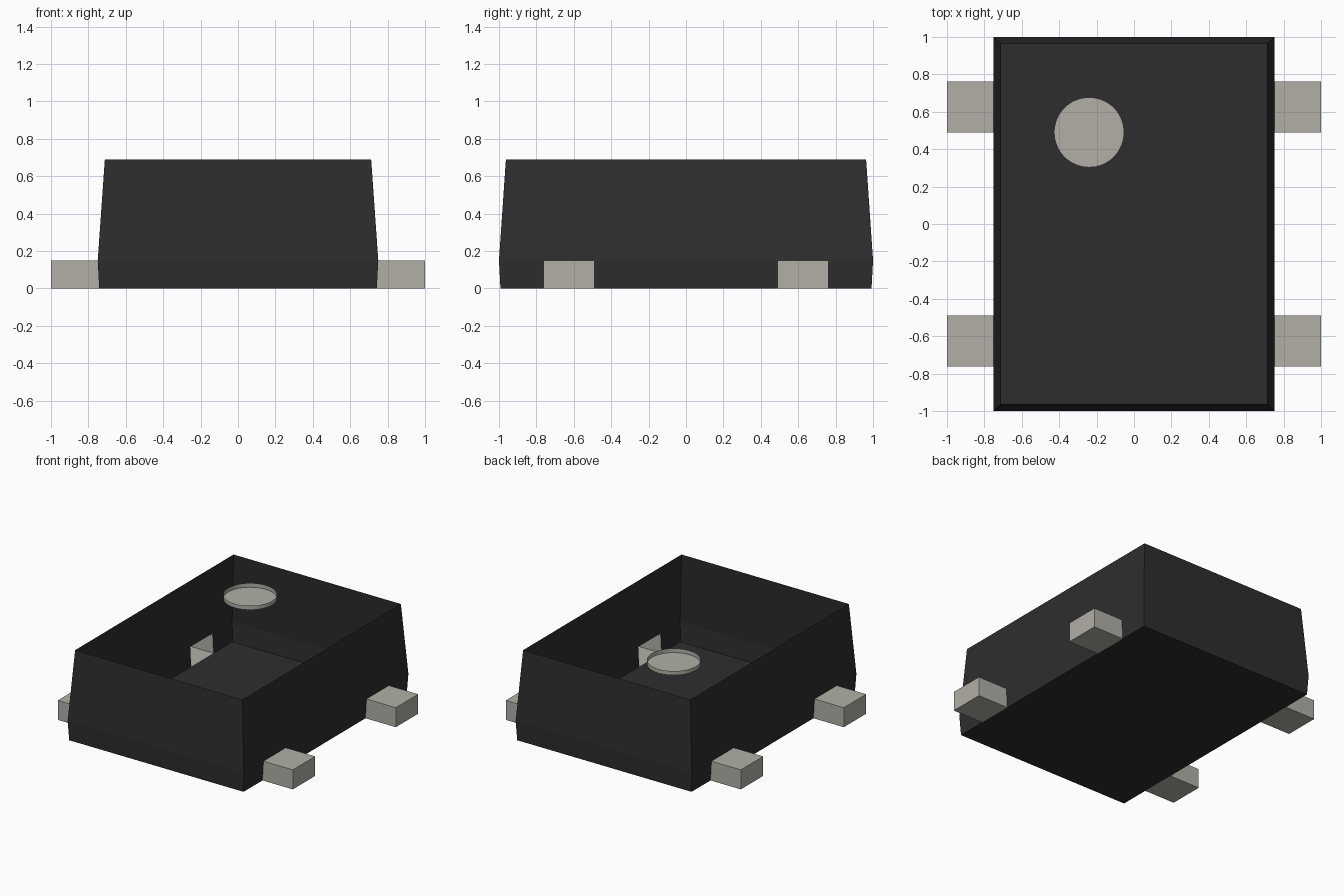
import bpy, bmesh, math
from mathutils import Matrix

if "Cube" in bpy.data.objects:
    bpy.data.objects.remove(bpy.data.objects["Cube"], do_unlink=True)


def material(name, rgb):
    m = bpy.data.materials.new(name)
    m.use_nodes = True
    m.diffuse_color = (*rgb, 1)
    bsdf = m.node_tree.nodes["Principled BSDF"]
    bsdf.inputs["Base Color"].default_value = (*rgb, 1)
    bsdf.inputs["Roughness"].default_value = 0.6
    return m


def finish(name, bm, mat):
    me = bpy.data.meshes.new(name)
    bm.normal_update()
    bm.to_mesh(me)
    bm.free()
    me.materials.append(mat)
    ob = bpy.data.objects.new(name, me)
    bpy.context.collection.objects.link(ob)
    return ob


BLACK = material("black plastic", (0.027, 0.027, 0.027))
METAL = material("grey metal", (0.44, 0.43, 0.38))

LEG_IN, LEG_OUT = 0.49, 0.762      # leg extent along y
LEG_TOP, TOP = 0.15, 0.69          # heights
FOOT_X, WAIST_X = 0.742, 0.75      # half widths at floor and at leg top


# Body: thin open-topped tray, with openings in the lower band at the legs
def ring(bm, hx, hy, z):
    ys = [-hy, -LEG_OUT, -LEG_IN, LEG_IN, LEG_OUT, hy]
    pts = [(hx, y) for y in ys] + [(-hx, y) for y in reversed(ys)]
    return [bm.verts.new((x, y, z)) for x, y in pts]


bm = bmesh.new()
foot = ring(bm, FOOT_X, 0.992, 0)
waist = ring(bm, WAIST_X, 1.0, LEG_TOP)
rim = ring(bm, 0.712, 0.963, TOP)
bm.faces.new(foot[::-1])
openings = {1, 3, 7, 9}
for low, high, skip in ((foot, waist, openings), (waist, rim, set())):
    for i in range(12):
        j = (i + 1) % 12
        if i not in skip:
            bm.faces.new((low[i], low[j], high[j], high[i]))
finish("body", bm, BLACK)

# Legs: boxes left open where they join the wall
for sx, side in ((1, "left"), (-1, "right")):
    for sy, end in ((-1, "front"), (1, "back")):
        bm = bmesh.new()
        bmesh.ops.create_cube(bm, size=1)
        size = (1 - WAIST_X, LEG_OUT - LEG_IN, LEG_TOP)
        bmesh.ops.scale(bm, vec=size, verts=bm.verts)
        centre = (sx * (1 + WAIST_X) / 2, sy * (LEG_IN + LEG_OUT) / 2, LEG_TOP / 2)
        bmesh.ops.translate(bm, vec=centre, verts=bm.verts)
        bm.normal_update()
        inner = [f for f in bm.faces if f.normal.x * sx < -0.5]
        bmesh.ops.delete(bm, geom=inner, context='FACES_ONLY')
        for v in bm.verts:
            if abs(v.co.x) < 0.9 and v.co.z < 0.01:
                v.co.x = sx * FOOT_X
        finish(f"leg_{end}_{side}", bm, METAL)

# Round marker: shallow open dish level with the rim
bm = bmesh.new()
DEPTH = 0.032
bmesh.ops.create_circle(bm, cap_ends=True, segments=64, radius=0.187,
                        matrix=Matrix.Translation((-0.24, 0.49, TOP - DEPTH)))
bm.normal_update()
floor = bm.faces[:][0]
if floor.normal.z < 0:
    floor.normal_flip()
base = [l.vert for l in floor.loops]
top = [bm.verts.new((v.co.x, v.co.y, TOP)) for v in base]
for i in range(len(base)):
    j = (i + 1) % len(base)
    bm.faces.new((base[j], base[i], top[i], top[j]))
dish = finish("marker_dish", bm, METAL)
bpy.ops.object.select_all(action='DESELECT')
dish.select_set(True)
bpy.context.view_layer.objects.active = dish
bpy.ops.object.shade_smooth_by_angle(angle=math.radians(30))
